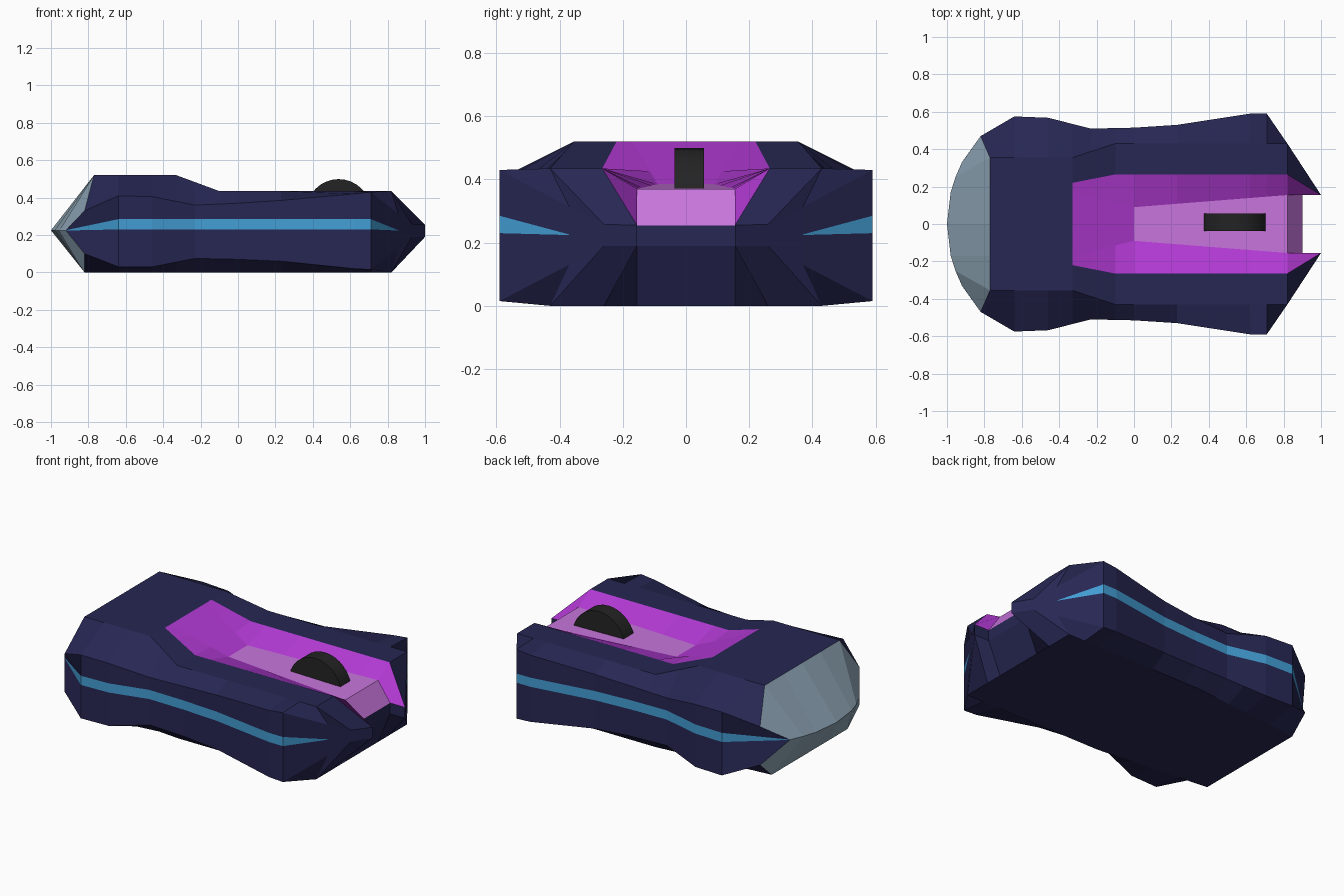
import bpy, bmesh, math

if "Cube" in bpy.data.objects:
    bpy.data.objects.remove(bpy.data.objects["Cube"])


def material(name, rgb):
    m = bpy.data.materials.new(name)
    m.diffuse_color = (*rgb, 1)
    m.use_nodes = True
    m.node_tree.nodes["Principled BSDF"].inputs["Base Color"].default_value = m.diffuse_color
    return m


navy = material("navy shell", (0.02, 0.02, 0.088))
magenta = material("magenta channel", (0.45, 0.042, 0.66))
pink = material("light orchid", (0.58, 0.18, 0.72))
blue = material("blue stripe", (0.055, 0.34, 0.66))
grey = material("blue grey", (0.28, 0.39, 0.48))
black = material("black rubber", (0.017, 0.017, 0.017))


def lerp(x, pts):
    """Piecewise-linear curve through (x, value) points."""
    if x <= pts[0][0]:
        return pts[0][1]
    for (a, va), (b, vb) in zip(pts, pts[1:]):
        if x <= b:
            return va + (vb - va) * (x - a) / (b - a)
    return pts[-1][1]


# Shape curves along the length
WALL_Y = [(-.82, .47), (-.64, .575), (-.46, .568), (-.23, .51), (0, .515), (.23, .53), (.62, .59), (.71, .59)]
WALL_TOP = [(-.82, .33), (-.64, .41), (-.46, .405), (-.23, .36), (0, .37), (.23, .385), (.62, .42), (.71, .43)]
WALL_LOW = [(-.82, .10), (-.64, .03), (-.46, .03), (-.23, .075), (0, .07), (.23, .06), (.62, .02), (.71, .015)]
TOP_Y = [(-.33, .355), (-.1, .43)]
TOP_Z = [(-.33, .52), (-.1, .435)]
CHAN_Y = [(-.33, .22), (-.1, .265)]
FLOOR_Y = [(-.33, .17), (0, .09), (.82, .155)]
FLOOR_Z = [(-.33, .52), (0, .385), (.82, .37)]
BASE_Y = [(-.82, .36), (-.1, .43)]


def ring(x):
    """Half cross-section from the top centre round to the bottom centre."""
    xt, tz, wy = max(x, -.77), lerp(x, TOP_Z), lerp(x, WALL_Y)
    fz = lerp(x, FLOOR_Z)
    back = x <= -.82
    sx, sy = (-.92, .33) if back else (x, wy)
    s1, s0 = (.226, .224) if back else (.285, .23)
    return [(xt, 0, fz), (xt, lerp(x, FLOOR_Y), fz), (xt, lerp(x, CHAN_Y), tz),
            (xt, lerp(x, TOP_Y), tz), (x, wy, lerp(x, WALL_TOP)), (sx, sy, s1), (sx, sy, s0),
            (x, wy, lerp(x, WALL_LOW)), (x, lerp(x, BASE_Y), 0), (x, .26, 0), (x, .155, 0), (x, 0, 0)]


XS = [-.82, -.64, -.46, -.33, -.23, -.1, 0, .23, .62, .71]
rings = [ring(x) for x in XS]
# Nose: bevelled front ring, then the two pointed button tips with a notch between
shoulder = ring(.82)
shoulder[4:8] = [(.857, .37, .313), (.857, .37, .226), (.857, .37, .224), (.857, .37, .13)]
tip = [(.9, 0, .255), (.9, .155, .255), (1, .155, .255), (.93, .26, .258), (.93, .26, .258),
       (.93, .26, .226), (.93, .26, .224), (.93, .26, .19), (.93, .26, .19), (1, .155, .19),
       (.9, .155, .19), (.9, 0, .19)]
rings += [shoulder, tip]
XS += [.82, 1]


def build(name, faces, mats):
    """Make a mesh from half-model polygons, mirrored across y = 0."""
    bm = bmesh.new()
    for pts, mi in faces:
        for s in (1, -1):
            f = bm.faces.new([bm.verts.new((x, s * y, z)) for x, y, z in pts])
            f.material_index = mi
    bmesh.ops.remove_doubles(bm, verts=bm.verts, dist=0.0005)
    bmesh.ops.dissolve_degenerate(bm, edges=bm.edges, dist=0.0002)
    bmesh.ops.recalc_face_normals(bm, faces=bm.faces)
    me = bpy.data.meshes.new(name)
    bm.to_mesh(me)
    bm.free()
    for m in mats:
        me.materials.append(m)
    ob = bpy.data.objects.new(name, me)
    bpy.context.collection.objects.link(ob)
    return ob


def colour(x, j):
    if j <= 1 and x >= -.33:
        return 2 if j == 0 and x >= 0 else 1
    return 3 if j == 5 and x < .82 else 0


# Shell with channel, floor strip and side stripes
faces = []
for i in range(len(rings) - 1):
    a, b = rings[i], rings[i + 1]
    for j in range(11):
        faces.append(([a[j], a[j + 1], b[j + 1], b[j]], colour(XS[i], j)))
t = tip
faces += [([t[3], t[5], t[6], t[7], t[9], t[2]], 0),
          ([t[2], t[9], t[10], t[1]], 0),
          ([t[1], t[10], t[11], t[0]], 0)]

# Rounded rear panel: top edge, belt curve and bottom edge
r = rings[0]
belt = [(-1, 0, .225), (-.98, .17, .225), (-.955, .25, .225), (-.92, .33, .225)]
upper = [(-.77, 0, .52), r[1], r[3], r[4]]
lower = [(-.82, 0, 0), r[10], r[8], r[7]]
for k in range(3):
    faces.append(([upper[k], upper[k + 1], belt[k + 1], belt[k]], 4))
    faces.append(([belt[k], belt[k + 1], lower[k + 1], lower[k]], 4))
build("mouse_shell", faces, [navy, magenta, pink, blue, grey])

# Scroll wheel
bpy.ops.mesh.primitive_cylinder_add(vertices=32, radius=.173, depth=.093,
                                    location=(.538, .01, .326), rotation=(math.pi / 2, 0, 0))
wheel = bpy.context.object
wheel.name = "scroll_wheel"
wheel.data.materials.append(black)
bpy.ops.object.shade_smooth_by_angle(angle=math.radians(30))
